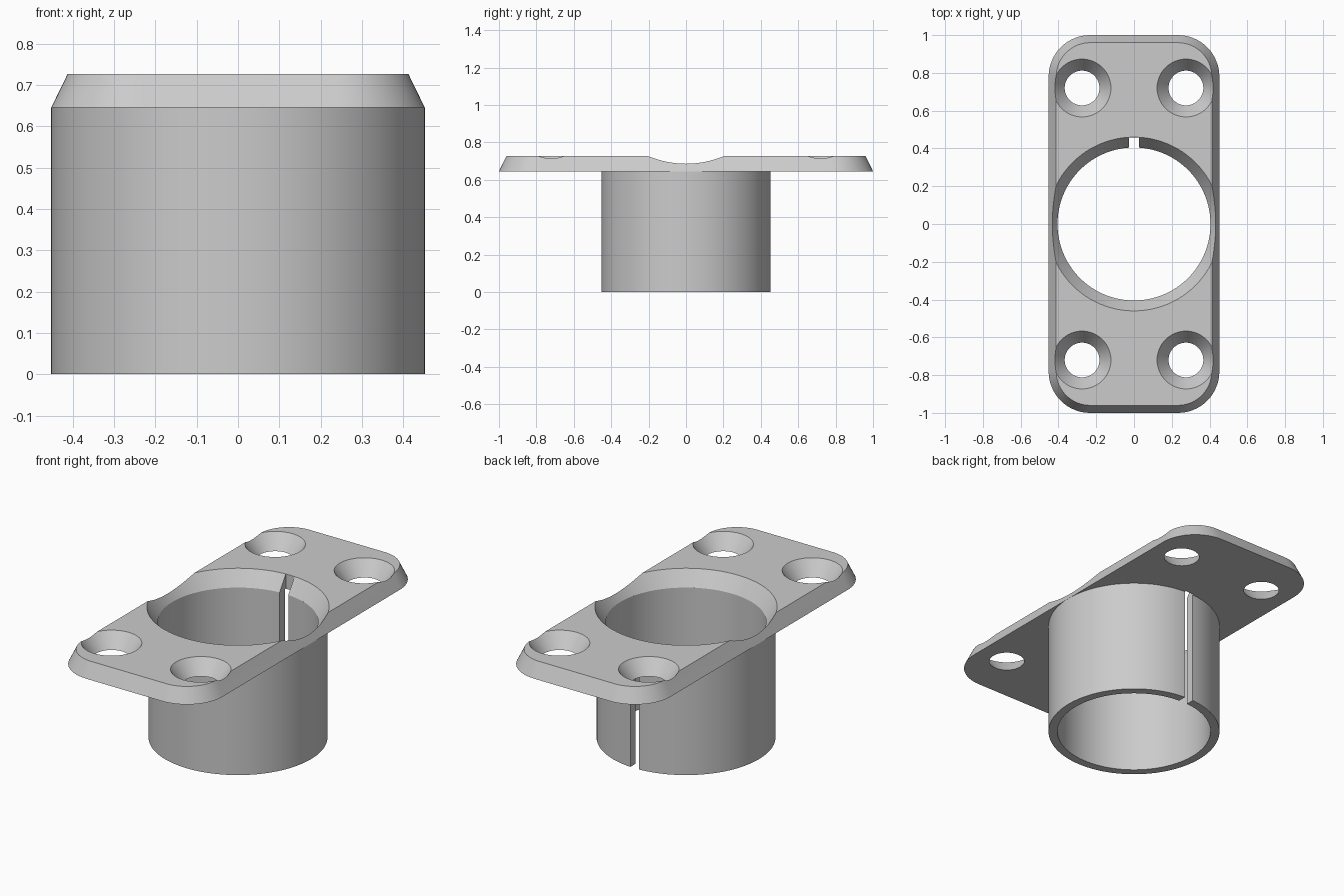
import bpy, bmesh, math
from mathutils import Matrix

cube = bpy.data.objects.get("Cube")
if cube:
    bpy.data.objects.remove(cube)

Z_PLATE, Z_TOP = 0.645, 0.727
R_OUT, R_IN, R_RIM = 0.452, 0.405, 0.46
SLOT = 0.027

grey = bpy.data.materials.new("plain grey")
grey.use_nodes = True
colour = (0.6, 0.6, 0.6, 1)
grey.diffuse_color = colour
grey.node_tree.nodes["Principled BSDF"].inputs["Base Color"].default_value = colour


def make_object(name, bm):
    bmesh.ops.recalc_face_normals(bm, faces=bm.faces)
    mesh = bpy.data.meshes.new(name)
    bm.to_mesh(mesh)
    bm.free()
    mesh.materials.append(grey)
    obj = bpy.data.objects.new(name, mesh)
    bpy.context.collection.objects.link(obj)
    return obj


def activate(obj):
    bpy.ops.object.select_all(action='DESELECT')
    obj.select_set(True)
    bpy.context.view_layer.objects.active = obj


def cut(target, cutter):
    cutter.hide_render = True
    activate(target)
    mod = target.modifiers.new("cut", 'BOOLEAN')
    mod.operation = 'DIFFERENCE'
    mod.solver = 'EXACT'
    mod.object = cutter
    bpy.ops.object.modifier_apply(modifier=mod.name)
    bpy.data.objects.remove(cutter)


def rounded_loop(bm, inset, z):
    """Rounded rectangle, shrunk by inset around fixed corner centres."""
    cx, cy, r = 0.232, 0.78, 0.22 - inset
    verts = []
    for k, (sx, sy) in enumerate([(1, 1), (-1, 1), (-1, -1), (1, -1)]):
        for i in range(17):
            a = (k + i / 16) * math.pi / 2
            verts.append(bm.verts.new((sx * cx + r * math.cos(a), sy * cy + r * math.sin(a), z)))
    return verts


def cone_cutter(x, y, r_low, r_high, segments):
    """Cone matching r_low and r_high on the plate faces, run past both."""
    slope = (r_high - r_low) / (Z_TOP - Z_PLATE)
    over = 0.04
    bm = bmesh.new()
    bmesh.ops.create_cone(bm, cap_ends=True, segments=segments,
                          radius1=r_low - slope * over, radius2=r_high + slope * over,
                          depth=Z_TOP - Z_PLATE + 2 * over,
                          matrix=Matrix.Translation((x, y, (Z_PLATE + Z_TOP) / 2)))
    return make_object("cone_cutter", bm)


# Mounting plate with sloped edges
bm = bmesh.new()
low, high = rounded_loop(bm, 0, Z_PLATE), rounded_loop(bm, 0.04, Z_TOP)
bm.faces.new(low)
bm.faces.new(high)
for i in range(len(low)):
    j = (i + 1) % len(low)
    bm.faces.new((low[i], low[j], high[j], high[i]))
plate = make_object("mounting_plate", bm)

# Flared centre opening and four countersunk screw holes
cut(plate, cone_cutter(0, 0, R_IN, R_RIM, 128))
for sx in (-1, 1):
    for sy in (-1, 1):
        cut(plate, cone_cutter(sx * 0.275, sy * 0.72, 0.092, 0.153, 64))

# Key slot through the plate rim
bm = bmesh.new()
bmesh.ops.create_cube(bm, size=1, matrix=Matrix.Translation((0, 0.379, 0.7))
                      @ Matrix.Diagonal((2 * SLOT, 0.16, 0.3, 1)))
cut(plate, make_object("slot_cutter", bm))

# Split tube: a ring left open by the slot at the back
bm = bmesh.new()
STEPS = 128
rings = []
for i in range(STEPS + 1):
    ring = []
    for r, z in ((R_OUT, 0), (R_OUT, Z_PLATE), (R_IN, Z_PLATE), (R_IN, 0)):
        gap = math.asin(SLOT / r)
        a = math.pi / 2 + gap + (2 * math.pi - 2 * gap) * i / STEPS
        ring.append(bm.verts.new((r * math.cos(a), r * math.sin(a), z)))
    rings.append(ring)
for a, b in zip(rings, rings[1:]):
    for k in range(4):
        m = (k + 1) % 4
        bm.faces.new((a[k], a[m], b[m], b[k]))
bm.faces.new(rings[0])
bm.faces.new(rings[-1])
tube = make_object("split_tube", bm)

for obj in (plate, tube):
    activate(obj)
    bpy.ops.object.shade_smooth_by_angle(angle=math.radians(25))
